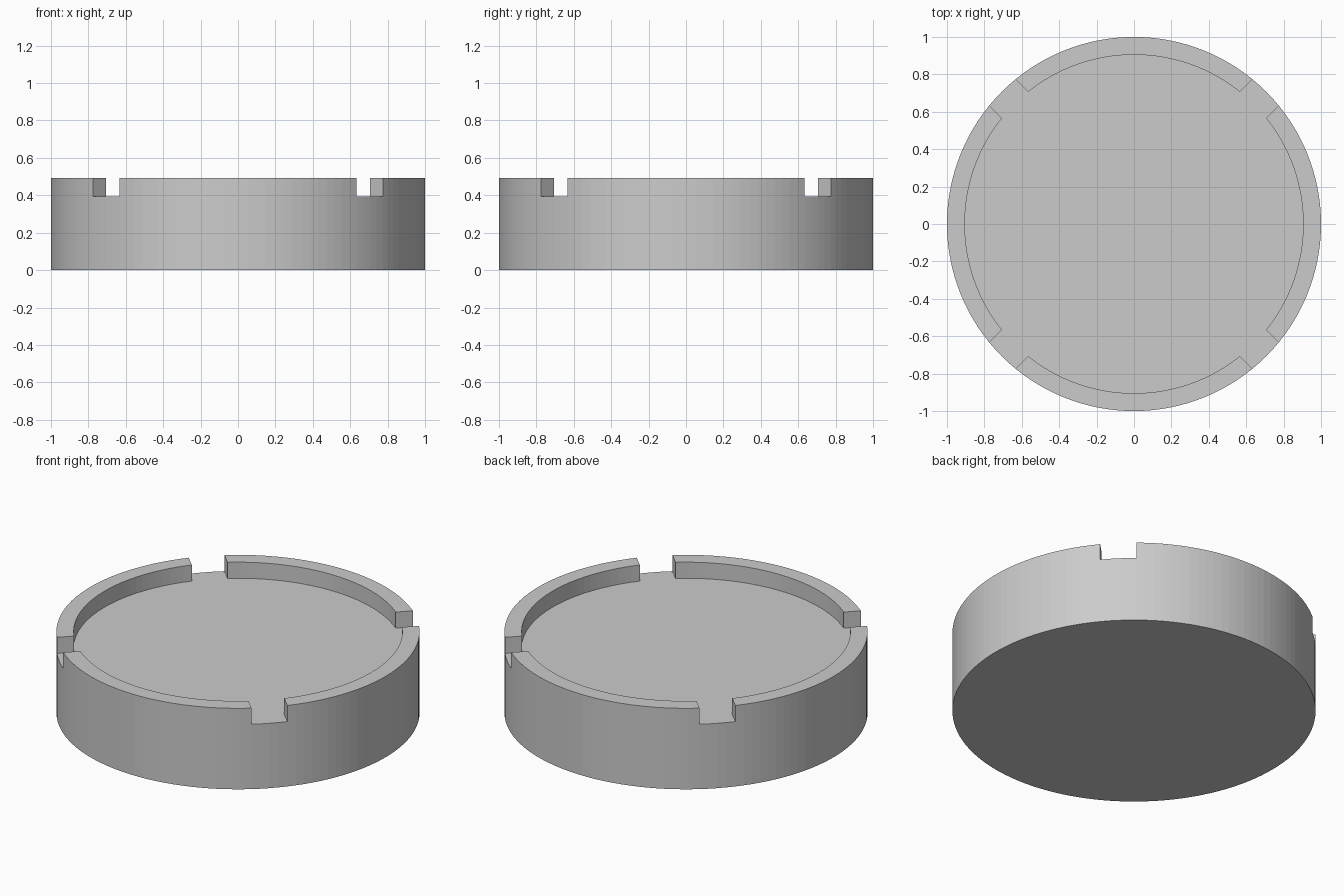
import bpy, bmesh
from math import asin, cos, sin, pi

cube = bpy.data.objects.get("Cube")
if cube:
    bpy.data.objects.remove(cube, do_unlink=True)

R_OUT, R_IN = 1.0, 0.905
FLOOR, TOP = 0.394, 0.492
HALF_SLOT = 0.1
ARC_STEPS, SLOT_STEPS = 28, 4

grey = bpy.data.materials.new("plain grey")
grey.use_nodes = True
colour = (0.6, 0.6, 0.6, 1)
grey.diffuse_color = colour
grey.node_tree.nodes["Principled BSDF"].inputs["Base Color"].default_value = colour

bm = bmesh.new()


def arc(radius, z, start, end, steps):
    angles = [start + (end - start) * i / steps for i in range(steps + 1)]
    return [bm.verts.new((radius * cos(a), radius * sin(a), z)) for a in angles]


def strip(a, b):
    """Quads between two rows of vertices."""
    for i in range(len(a) - 1):
        bm.faces.new((a[i], a[i + 1], b[i + 1], b[i]))


outer_gap, inner_gap = asin(HALF_SLOT / R_OUT), asin(HALF_SLOT / R_IN)
floor_loop, outer_loop = [], []
for k in range(4):
    # Raised rim section, centred on one of the four sides
    mid = k * pi / 2
    rows = []
    for radius, gap in ((R_OUT, outer_gap), (R_IN, inner_gap)):
        half = pi / 4 - gap
        for z in (FLOOR, TOP):
            rows.append(arc(radius, z, mid - half, mid + half, ARC_STEPS))
    out_low, out_top, in_low, in_top = rows
    strip(out_low, out_top)
    strip(out_top, in_top)
    strip(in_top, in_low)
    for end in (0, -1):
        bm.faces.new([row[end] for row in (out_low, out_top, in_top, in_low)])

    # Slot edge that leads to the next rim section
    corner = mid + pi / 4
    slot = arc(R_OUT, FLOOR, corner - outer_gap, corner + outer_gap, SLOT_STEPS)
    for v in (slot[0], slot[-1]):
        bm.verts.remove(v)
    slot = slot[1:-1]
    floor_loop += in_low + [out_low[-1]] + slot
    outer_loop += out_low + slot
    # The next section's first outer vertex also borders the floor
    floor_loop.append(k + 1)

# Resolve the shared corner vertices of the slots
row_len = ARC_STEPS + 1 + SLOT_STEPS - 1
starts = [outer_loop[i * row_len] for i in range(4)]
floor_loop = [starts[v % 4] if isinstance(v, int) else v for v in floor_loop]

# Recessed floor, outer wall and base
bm.faces.new(floor_loop)
base = [bm.verts.new((v.co.x, v.co.y, 0)) for v in outer_loop]
strip(base + base[:1], outer_loop + outer_loop[:1])
bm.faces.new(base)
bmesh.ops.recalc_face_normals(bm, faces=bm.faces[:])

mesh = bpy.data.meshes.new("slotted_dish")
bm.to_mesh(mesh)
bm.free()
mesh.materials.append(grey)
dish = bpy.data.objects.new("slotted_dish", mesh)
bpy.context.collection.objects.link(dish)
